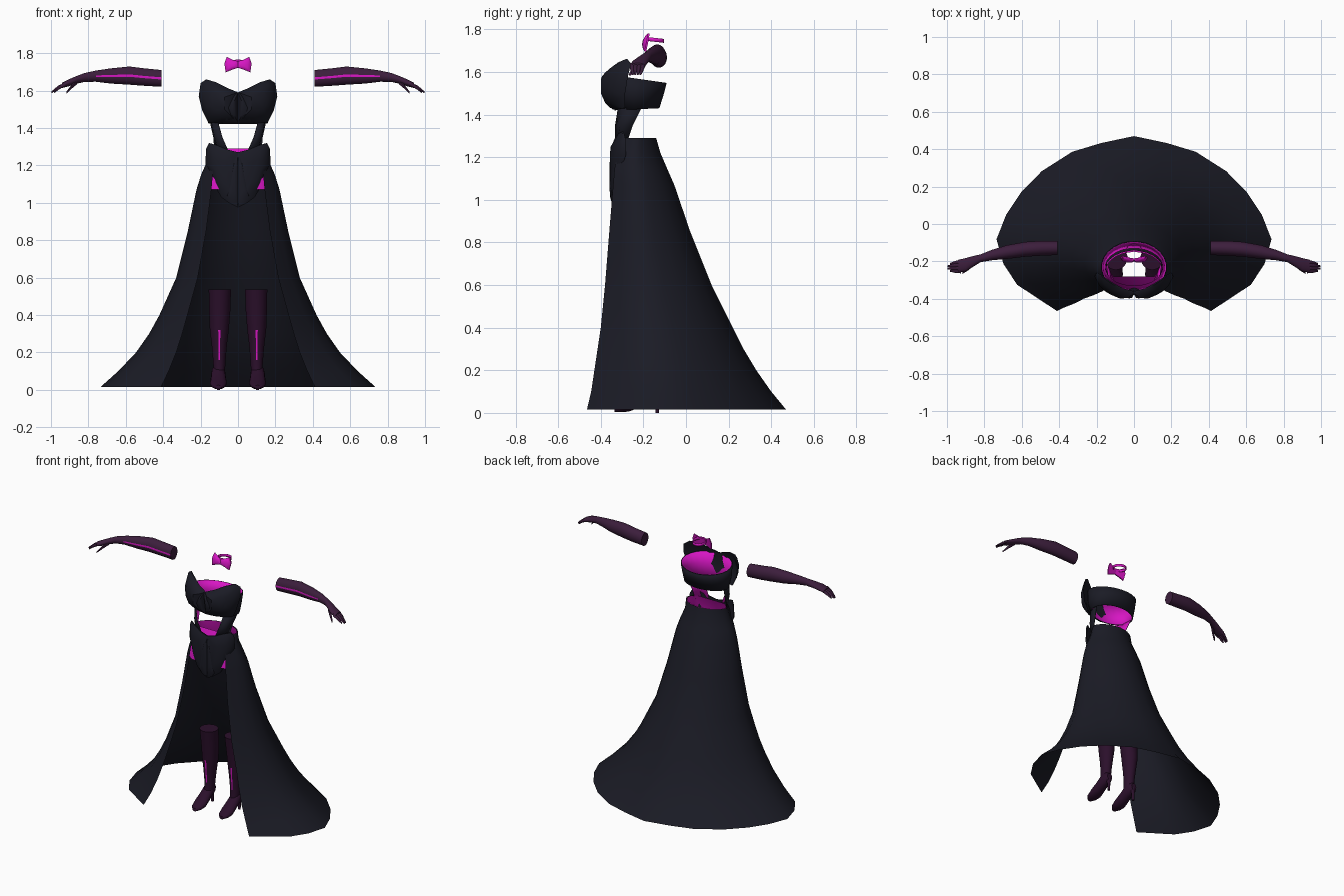
import bpy, bmesh, math
from math import sin, cos, pi

cube = bpy.data.objects.get("Cube")
if cube:
    bpy.data.objects.remove(cube)


def material(name, rgb):
    m = bpy.data.materials.new(name)
    m.use_nodes = True
    m.diffuse_color = (*rgb, 1)
    bsdf = m.node_tree.nodes["Principled BSDF"]
    bsdf.inputs["Base Color"].default_value = (*rgb, 1)
    bsdf.inputs["Roughness"].default_value = 0.8
    return m


DARK = material("midnight cloth", (0.0105, 0.011, 0.0185))
PINK = material("magenta lining", (0.68, 0.008, 0.55))
PLUM = material("plum glove", (0.045, 0.013, 0.045))
WINE = material("dark plum boot", (0.024, 0.005, 0.024))


def finish(name, bm, mats, solid=False, mirror=False, lining=0.0, angle=50):
    """Turn a bmesh into a smooth object with optional mirroring and lining."""
    if solid:
        bmesh.ops.recalc_face_normals(bm, faces=bm.faces)
    mesh = bpy.data.meshes.new(name)
    bm.to_mesh(mesh)
    bm.free()
    ob = bpy.data.objects.new(name, mesh)
    bpy.context.collection.objects.link(ob)
    for m in mats:
        mesh.materials.append(m)
    bpy.ops.object.select_all(action="DESELECT")
    ob.select_set(True)
    bpy.context.view_layer.objects.active = ob
    bpy.ops.object.shade_smooth_by_angle(angle=math.radians(angle))
    if mirror:
        ob.modifiers.new("mirror", "MIRROR")
    if lining:
        s = ob.modifiers.new("lining", "SOLIDIFY")
        s.thickness, s.offset = lining, -1
        s.material_offset = 1
    return ob


def loft(name, rings, mats, closed=True, cap=False, stripe=None, **kw):
    """Skin a list of point rings; stripe(ring, side) picks the second colour."""
    bm = bmesh.new()
    rows = [[bm.verts.new(p) for p in ring] for ring in rings]
    n = len(rows[0])
    for j in range(len(rows) - 1):
        for i in range(n if closed else n - 1):
            k = (i + 1) % n
            f = bm.faces.new((rows[j][i], rows[j][k], rows[j + 1][k], rows[j + 1][i]))
            if stripe and stripe(j, i):
                f.material_index = 1
    if cap:
        bm.faces.new(rows[0])
        bm.faces.new(rows[-1])
    return finish(name, bm, mats, solid=cap, **kw)


def oval(cx, cy, z, rx, ry, n=24, tilt=0.0):
    """Horizontal ring, starting at the front and running to +x."""
    return [(cx + rx * sin(a), cy - ry * cos(a), z - tilt * cos(a))
            for a in ((i + 0.5) * 2 * pi / n for i in range(n))]


def puff(name, outline, y_of, depth, mat):
    """Cushioned half of a bow: outline in x, z, swelling towards the front."""
    bm = bmesh.new()
    cx = sum(p[0] for p in outline) / len(outline)
    cz = sum(p[1] for p in outline) / len(outline)
    n = len(outline)

    def ring(scale, push):
        pts = [(cx + (x - cx) * scale, cz + (z - cz) * scale) for x, z in outline]
        return [bm.verts.new((x, y_of(x, z) - push, z)) for x, z in pts]

    rows = [ring(0.3, -0.008), ring(0.7, -0.008), ring(1, -0.008),
            ring(1, 0), ring(0.75, depth * 0.7), ring(0.4, depth)]
    for a, b in zip(rows, rows[1:]):
        for i in range(n):
            k = (i + 1) % n
            bm.faces.new((a[i], a[k], b[k], b[i]))
    bm.faces.new(rows[0])
    bm.faces.new(rows[-1])
    return finish(name, bm, [mat], solid=True, mirror=True, angle=40)


# Skirt: half sheet open at the front; levels give z, width, front, back, opening
levels = [(0.015, 0.735, -0.465, 0.47, 0.412), (0.1, 0.64, -0.445, 0.40, 0.37),
          (0.2, 0.545, -0.43, 0.33, 0.33), (0.3, 0.475, -0.415, 0.27, 0.298),
          (0.4, 0.42, -0.40, 0.22, 0.27), (0.6, 0.33, -0.38, 0.12, 0.215),
          (0.85, 0.268, -0.36, 0.02, 0.17), (1.07, 0.222, -0.342, -0.055, 0.142),
          (1.15, 0.197, -0.335, -0.09, 0.135), (1.22, 0.166, -0.32, -0.12, 0.13),
          (1.29, 0.155, -0.29, -0.14, 0.12)]
section = [(0.85, 0.15), (0.95, 0.27), (1, 0.41), (0.93, 0.55), (0.82, 0.68),
           (0.67, 0.8), (0.45, 0.91), (0.24, 0.96), (0, 1)]


def skirt_half(z, w, f, b, o):
    return [(o, f, z)] + [(k * w, f + u * (b - f), z) for k, u in section]


loft("skirt", [skirt_half(*lv) for lv in levels], [DARK], closed=False, mirror=True, angle=60)

# Waist lining: closed band just inside the top of the skirt
rings = []
for z, w, f, b, o in levels[-4:]:
    half = skirt_half(z, w - 0.008, f + 0.008, b - 0.008, o - 0.014)
    rings.append(half + [(-x, y, h) for x, y, h in half[-2::-1]])
loft("waist_lining", rings, [PINK])

# Bodice band and side straps
loft("bodice", [oval(0, -0.23, 1.425, 0.16, 0.106, tilt=0.005),
                oval(0, -0.234, 1.5, 0.172, 0.132),
                oval(0, -0.23, 1.568, 0.178, 0.14, tilt=-0.02)],
     [DARK, PINK], lining=0.006)
loft("side_straps", [[(0.045, -0.335, 1.26), (0.1, -0.325, 1.26), (0.125, -0.28, 1.26)],
                     [(0.085, -0.333, 1.35), (0.125, -0.31, 1.35), (0.132, -0.25, 1.35)],
                     [(0.108, -0.32, 1.43), (0.142, -0.28, 1.43), (0.15, -0.21, 1.43)]],
     [DARK, PINK], closed=False, mirror=True, lining=0.004)


def chest_curve(x, z):
    """Bow front: wraps round the chest, leaning back at its top and bottom."""
    return -0.375 + 2.1 * x * x + 0.35 * max(0, z - 1.57) + 0.4 * max(0, 1.5 - z)


# Chest bow with its centre fold
puff("chest_bow", [(0, 1.59), (0.06, 1.615), (0.12, 1.645), (0.17, 1.66), (0.2, 1.64),
                   (0.21, 1.57), (0.19, 1.49), (0.16, 1.43), (0.08, 1.425), (0, 1.425)],
     chest_curve, 0.035, DARK)
puff("chest_fold", [(0, 1.59), (0.025, 1.575), (0.1, 1.47), (0.07, 1.435), (0, 1.43)],
     lambda x, z: chest_curve(x, z) - 0.008, 0.016, DARK)

# Waist bow with its hanging tails
puff("waist_bow", [(0, 1.27), (0.06, 1.285), (0.12, 1.31), (0.155, 1.32), (0.17, 1.29),
                   (0.175, 1.21), (0.15, 1.17), (0.125, 1.09), (0.09, 1.03),
                   (0.05, 1.0), (0, 0.975)],
     lambda x, z: -0.342 + 1.7 * x * x, 0.02, DARK)
puff("waist_bow_tails", [(0, 1.25), (0.02, 1.24), (0.06, 1.03), (0.04, 1.0), (0, 0.98)],
     lambda x, z: -0.347, 0.012, DARK)

# Choker and its bow
loft("choker", [oval(0, -0.148, 1.742, 0.045, 0.046, 20, -0.005),
                oval(0, -0.148, 1.76, 0.045, 0.046, 20, -0.005)], [PINK, PINK], lining=0.004)
puff("choker_bow", [(0, 1.758), (0.03, 1.765), (0.06, 1.78), (0.073, 1.745),
                    (0.066, 1.697), (0.03, 1.712), (0, 1.722)],
     lambda x, z: -0.196 + x * 0.15 + 0.2 * (z - 1.74), 0.012, PINK)


def upright(x, y, z, ry, rz, n=24):
    """Ring facing along x, starting just below the front."""
    return [(x, y - ry * cos(a), z + rz * sin(a))
            for a in ((i - 0.5) * 2 * pi / n for i in range(n))]


# Gloves: sleeve and palm, with a thin magenta streak along the front
arm = [(0.41, -0.128, 1.665, 0.038, 0.045), (0.5, -0.13, 1.672, 0.04, 0.047),
       (0.58, -0.135, 1.68, 0.04, 0.049), (0.68, -0.15, 1.678, 0.037, 0.041),
       (0.76, -0.166, 1.677, 0.028, 0.03), (0.82, -0.183, 1.67, 0.021, 0.024),
       (0.86, -0.2, 1.658, 0.029, 0.021), (0.9, -0.218, 1.643, 0.036, 0.019),
       (0.94, -0.226, 1.628, 0.035, 0.014)]
loft("gloves", [upright(*a) for a in arm], [PLUM, PINK], cap=True, mirror=True,
     stripe=lambda j, i: i == 0 and j < 4)


def finger(name, start, end, r):
    mid = [(a + b) / 2 for a, b in zip(start, end)]
    mid[2] += 0.005
    loft(name, [upright(*start, r, r, 8), upright(*mid, r, r, 8),
                upright(*end, r * 0.5, r * 0.5, 8)], [PLUM], cap=True, mirror=True)


for i in range(4):
    finger(f"glove_finger_{i + 1}", (0.925, -0.2 - 0.018 * i, 1.633),
           (0.985 + 0.015 * sin(i * pi / 3), -0.214 - 0.012 * i, 1.59), 0.0105)
finger("glove_thumb", (0.86, -0.215, 1.645), (0.918, -0.262, 1.588), 0.012)

# Boots: shaft with a thin front streak, foot and slim heel
shaft = [(0.09, 0.1, -0.175, 0.03, 0.04), (0.16, 0.1, -0.17, 0.034, 0.038),
         (0.24, 0.1, -0.167, 0.041, 0.047), (0.32, 0.1, -0.165, 0.051, 0.056),
         (0.42, 0.098, -0.17, 0.057, 0.06), (0.535, 0.097, -0.185, 0.06, 0.06)]
loft("boot_shafts", [oval(x, y, z, rx, ry, 28) for z, x, y, rx, ry in shaft],
     [WINE, PINK], cap=True, mirror=True, stripe=lambda j, i: i == 27 and j in (1, 2))
foot = [(-0.125, 0.1, 0.02, 0.025), (-0.145, 0.1, 0.032, 0.04), (-0.18, 0.09, 0.038, 0.045),
        (-0.225, 0.06, 0.041, 0.038), (-0.27, 0.034, 0.046, 0.028),
        (-0.31, 0.022, 0.038, 0.019), (-0.335, 0.014, 0.016, 0.011)]
loft("boot_feet", [[(0.105 + rx * cos(a), y, z + rz * sin(a))
                    for a in (i * pi / 6 for i in range(12))] for y, z, rx, rz in foot],
     [WINE], cap=True, mirror=True)
loft("boot_heels", [oval(0.105, -0.135, 0, 0.009, 0.009, 8),
                    oval(0.105, -0.135, 0.05, 0.01, 0.01, 8),
                    oval(0.105, -0.142, 0.095, 0.022, 0.02, 8)], [WINE], cap=True, mirror=True)
